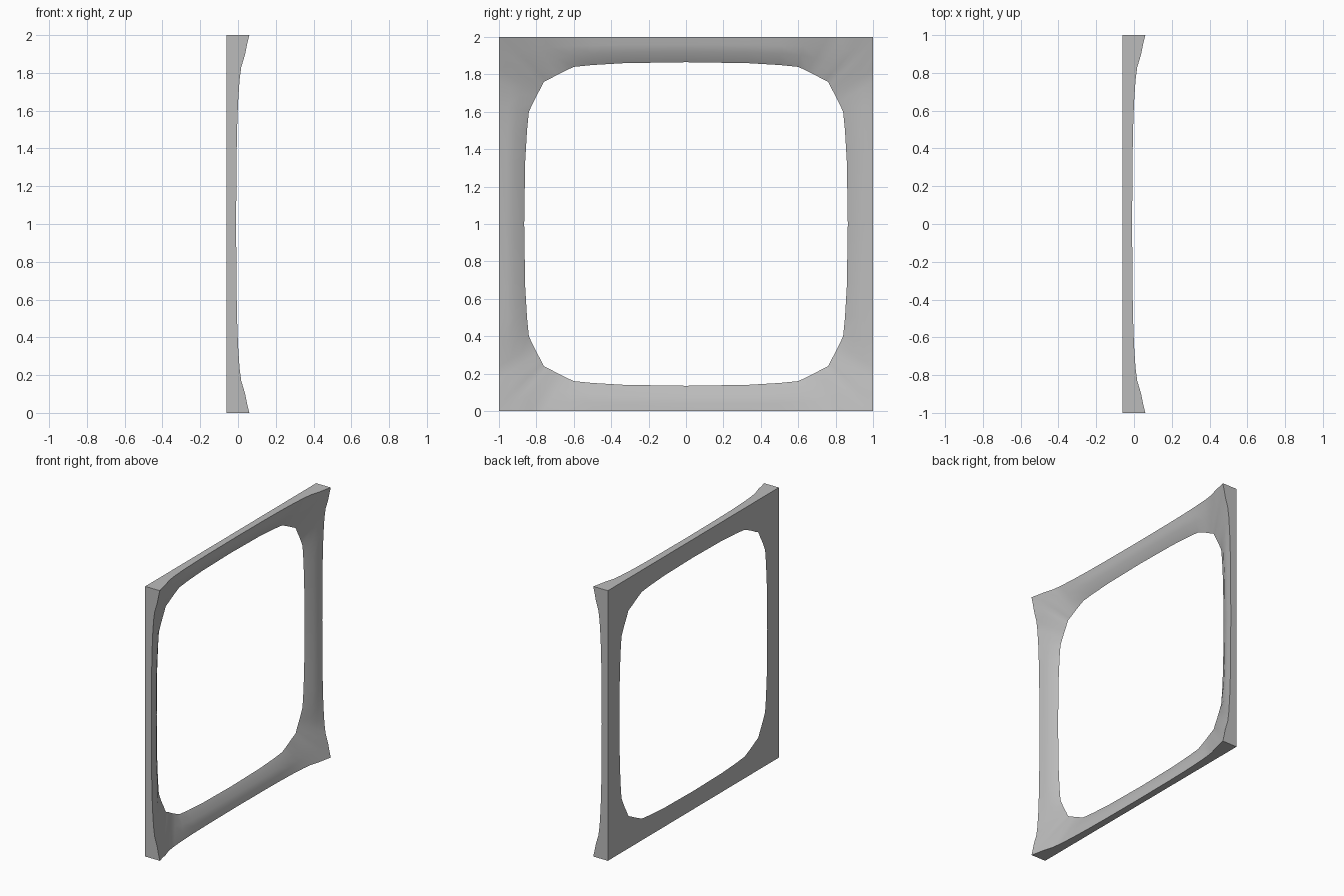
import bpy
import bmesh
import math

cube = bpy.data.objects.get("Cube")
if cube:
    bpy.data.objects.remove(cube, do_unlink=True)

grey = bpy.data.materials.new("plain_grey")
grey.use_nodes = True
colour = (0.5, 0.5, 0.5, 1)
grey.diffuse_color = colour
grey.node_tree.nodes["Principled BSDF"].inputs["Base Color"].default_value = colour

BACK = -0.06
# Half of one side, from its middle to the corner:
# outer position, outer height, hole edge (along, out)
STATIONS = [
    (0.0, -0.010, 0.0, 0.865),
    (0.33, -0.008, 0.33, 0.86),
    (0.5, -0.005, 0.5, 0.85),
    (0.64, 0.000, 0.6, 0.84),
    (0.76, 0.008, 0.65, 0.817),
    (0.83, 0.017, 0.69, 0.797),
    (0.90, 0.038, 0.72, 0.78),
    (0.96, 0.050, 0.745, 0.768),
    (1.0, 0.060, 0.76, 0.76),
]


def section(station):
    """Cross-section of the rim as (along, out, height), from back to hole."""
    t, top, along, out = station
    corner = max(0, (t - 0.5) / 0.5) ** 1.5
    points = [(t, 1, BACK), (t, 1, top)]
    # Outer slope and the ridge where it dips towards the hole
    for f_side, f_corner, drop_side, drop_corner in (
            (0.70, 0.67, 0.007, 0.038), (0.41, 0.33, 0.016, 0.077)):
        f = f_side + (f_corner - f_side) * corner
        drop = drop_side + (drop_corner - drop_side) * corner
        points.append((along + (t - along) * f, out + (1 - out) * f, top - drop))
    points.append((along, out, BACK))
    return points


# One full side, mirrored about its middle; the last corner opens the next side
half = [section(s) for s in STATIONS]
side = [[(-a, o, h) for a, o, h in sec] for sec in reversed(half)] + half[1:-1]

bm = bmesh.new()
rings = []
for quarter in range(4):
    c, s = (round(f(quarter * math.pi / 2)) for f in (math.cos, math.sin))
    for sec in side:
        rings.append([bm.verts.new((h, a * c + o * s, 1 - a * s + o * c))
                      for a, o, h in sec])

# Skin neighbouring sections, closing each across the flat back
for i, ring in enumerate(rings):
    following = rings[(i + 1) % len(rings)]
    for j in range(len(ring)):
        k = (j + 1) % len(ring)
        bm.faces.new((ring[j], following[j], following[k], ring[k]))
bmesh.ops.recalc_face_normals(bm, faces=bm.faces)

mesh = bpy.data.meshes.new("window_frame")
bm.to_mesh(mesh)
bm.free()
mesh.materials.append(grey)
frame = bpy.data.objects.new("window_frame", mesh)
bpy.context.collection.objects.link(frame)

bpy.context.view_layer.objects.active = frame
frame.select_set(True)
bpy.ops.object.shade_smooth_by_angle(angle=math.radians(30))
